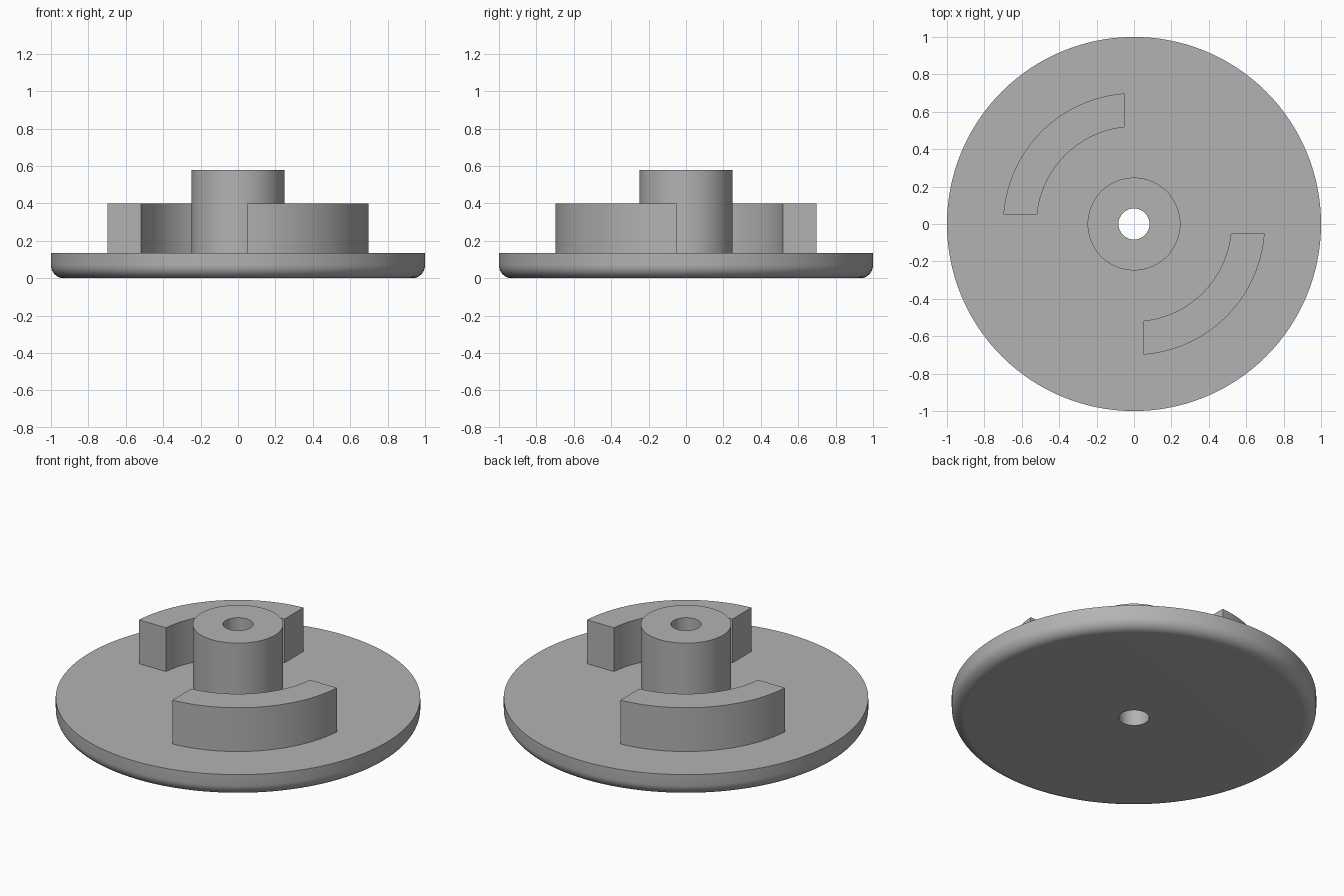
import bpy, bmesh
from math import sin, cos, pi, asin

SIDES = 128
DISC_R, DISC_TOP, FILLET = 1.0, 0.135, 0.07
HUB_R, HUB_TOP, BORE_R = 0.248, 0.58, 0.083
LUG_IN, LUG_OUT, LUG_TOP, LUG_GAP = 0.52, 0.70, 0.40, 0.05

cube = bpy.data.objects.get("Cube")
if cube:
    bpy.data.objects.remove(cube, do_unlink=True)

grey = bpy.data.materials.new("plain grey")
grey.use_nodes = True
color = (0.45, 0.45, 0.45, 1)
grey.diffuse_color = color
grey.node_tree.nodes["Principled BSDF"].inputs["Base Color"].default_value = color


def finish(name, bm):
    mesh = bpy.data.meshes.new(name)
    bm.to_mesh(mesh)
    bm.free()
    mesh.materials.append(grey)
    obj = bpy.data.objects.new(name, mesh)
    bpy.context.collection.objects.link(obj)
    bpy.ops.object.select_all(action="DESELECT")
    obj.select_set(True)
    bpy.context.view_layer.objects.active = obj
    bpy.ops.object.shade_smooth_by_angle()
    return obj


def lathe(name, profile):
    """Turn an open (radius, height) profile around z."""
    bm = bmesh.new()
    rings = [[bm.verts.new((r * cos(2 * pi * i / SIDES), r * sin(2 * pi * i / SIDES), z))
              for i in range(SIDES)] for r, z in profile]
    for a, b in zip(rings, rings[1:]):
        for i in range(SIDES):
            j = (i + 1) % SIDES
            bm.faces.new((a[i], a[j], b[j], b[i]))
    return finish(name, bm)


def curved_lug(name, sign):
    """Quarter-ring block whose ends are cut parallel to the axes."""
    def arc(r):
        # outer corners sit exactly on the end planes
        start = asin(LUG_GAP / r)
        end = pi / 2 - start
        return [(sign * r * cos(start + (end - start) * i / 32),
                 -sign * r * sin(start + (end - start) * i / 32)) for i in range(33)]
    inner, outer = arc(LUG_IN), arc(LUG_OUT)
    bm = bmesh.new()
    base = bm.faces.new([bm.verts.new((x, y, DISC_TOP)) for x, y in outer + inner[::-1]])
    walls = bmesh.ops.extrude_face_region(bm, geom=[base])
    top = [v for v in walls["geom"] if isinstance(v, bmesh.types.BMVert)]
    bmesh.ops.translate(bm, vec=(0, 0, LUG_TOP - DISC_TOP), verts=top)
    bmesh.ops.recalc_face_normals(bm, faces=bm.faces)
    return finish(name, bm)


# Disc with a rounded lower rim and a through bore
rim = [(DISC_R - FILLET + FILLET * sin(pi / 2 * i / 10),
        FILLET - FILLET * cos(pi / 2 * i / 10)) for i in range(11)]
lathe("disc", [(BORE_R, DISC_TOP), (BORE_R, 0)] + rim + [(DISC_R, DISC_TOP), (HUB_R, DISC_TOP)])

# Hub
lathe("hub", [(HUB_R, DISC_TOP), (HUB_R, HUB_TOP), (BORE_R, HUB_TOP), (BORE_R, DISC_TOP)])

# Two opposite curved lugs
curved_lug("front_left_lug", 1)
curved_lug("back_right_lug", -1)
